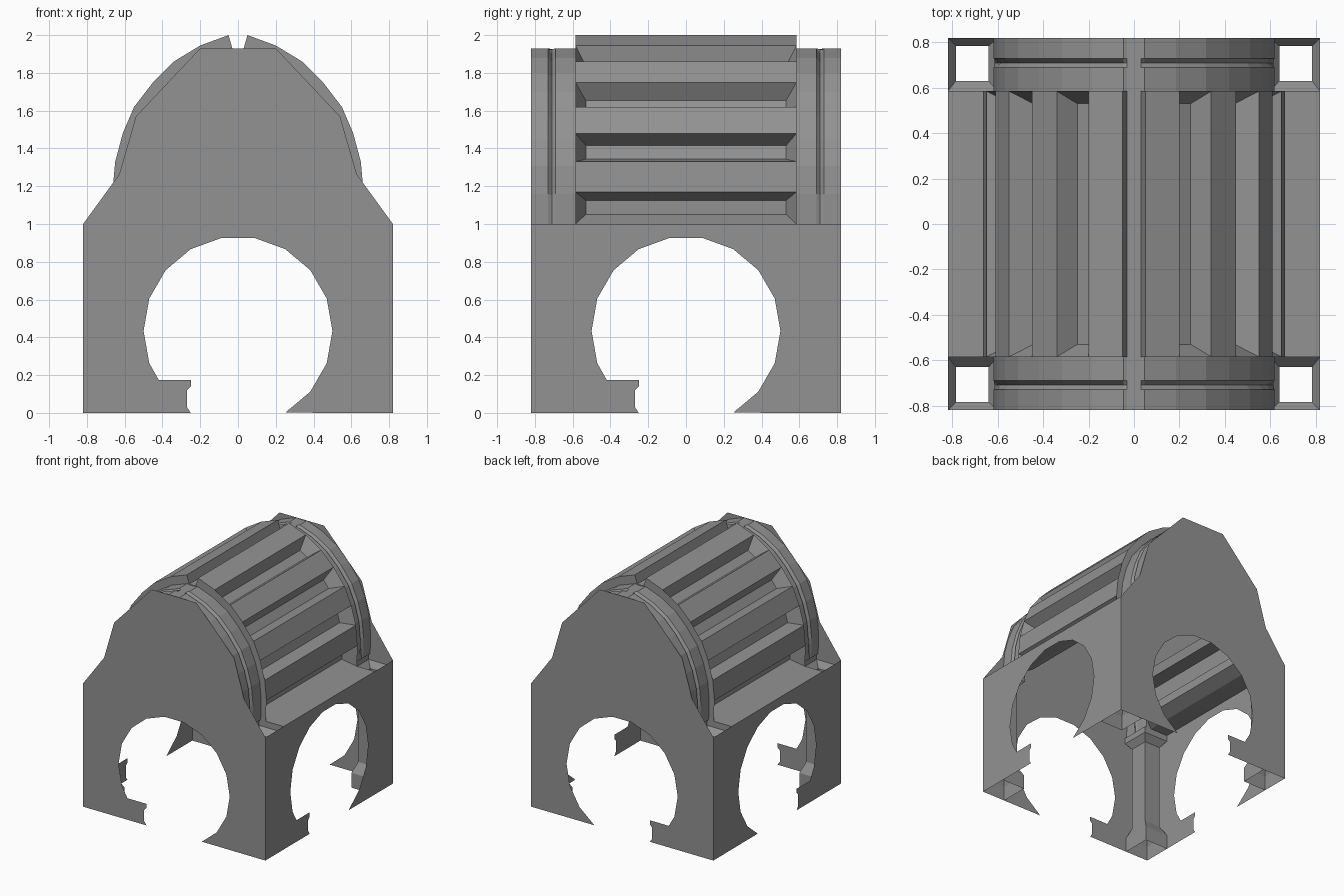
import bpy, bmesh
from math import cos, sin, radians
from mathutils import Vector

cube = bpy.data.objects.get("Cube")
if cube:
    bpy.data.objects.remove(cube)

stone = bpy.data.materials.new("stone_grey")
stone.use_nodes = True
GREY = (0.29, 0.29, 0.29, 1)
stone.diffuse_color = GREY
stone.node_tree.nodes["Principled BSDF"].inputs["Base Color"].default_value = GREY

HALF = 0.82      # half width of the base
END = 0.585      # half length of the ribbed vault


def build(name, faces, centre):
    """Make an object from polygons, with normals pointing away from centre."""
    bm = bmesh.new()
    for pts in faces:
        bm.faces.new([bm.verts.new(p) for p in pts])
    bmesh.ops.remove_doubles(bm, verts=bm.verts, dist=0.0005)
    bmesh.ops.recalc_face_normals(bm, faces=bm.faces)
    c = Vector(centre)
    facing = sum(f.normal.dot(f.calc_center_median() - c) * f.calc_area() for f in bm.faces)
    if facing < 0:
        bmesh.ops.reverse_faces(bm, faces=bm.faces)
    bmesh.ops.triangulate(bm, faces=[f for f in bm.faces if len(f.verts) > 4])
    mesh = bpy.data.meshes.new(name)
    bm.to_mesh(mesh)
    bm.free()
    mesh.materials.append(stone)
    obj = bpy.data.objects.new(name, mesh)
    bpy.context.collection.objects.link(obj)
    return obj


def mirrored(points):
    return points + [(-x, z) for x, z in reversed(points)]


# Walls: round opening with a small step at its lower corner
ledge = [(-0.25, 0), (-0.27, 0.03), (-0.27, 0.12), (-0.25, 0.14), (-0.25, 0.175), (-0.42, 0.175)]
opening = [(0.5 * cos(radians(a)), max(0, 0.434 + 0.5 * sin(radians(a))))
           for a in range(200, -61, -20)]
bottom = [(-HALF, 0)] + ledge + opening + [(HALF, 0)]
gable = mirrored([(HALF, 1), (0.66, 1.22), (0.63, 1.26), (0.54, 1.57), (0.2, 1.93)])
square = [(HALF, 1), (-HALF, 1)]

for name, side in (("front", -1), ("back", 1)):
    build(name + "_gable_wall", [[(u, side * HALF, z) for u, z in bottom + gable]], (0, 0, 0.5))
for name, side in (("right", -1), ("left", 1)):
    build(name + "_side_wall", [[(side * HALF, u, z) for u, z in bottom + square]], (0, 0, 0.5))
    # Flat ledge beside the vault
    build(name + "_ledge", [[(side * x, y, 1) for x, y in
          ((0.66, -END), (HALF, -END), (HALF, END), (0.66, END))]], (0, 0, 0))

# Vault outline: recesses and ribs alternate, with a slot at the crown
half_arch = [(0.66, 1.0), (0.665, 1.17), (0.65, 1.33), (0.61, 1.48), (0.55, 1.62),
             (0.45, 1.75), (0.34, 1.86), (0.2, 1.945), (0.05, 2.0), (0.03, 1.93)]
arch = mirrored(half_arch)
inner = mirrored([(x * 0.93, 1 + (z - 1) * 0.93) for x, z in half_arch[:-1]] + [(0.03, 1.925)])


def recess(a, b):
    """Panel sunk between two ribs, with four sloping sides."""
    a, b = Vector(a), Vector(b)
    mid, along = (a + b) / 2, (b - a).normalized()
    inward = Vector((-along.y, along.x))
    if inward.dot(Vector((0, 1.1)) - mid) < 0:
        inward = -inward
    floor = mid + inward * 0.1
    p, q = floor - along * 0.037, floor + along * 0.037
    rim = [(a.x, -END, a.y), (b.x, -END, b.y), (b.x, END, b.y), (a.x, END, a.y)]
    low = [(p.x, -0.53, p.y), (q.x, -0.53, q.y), (q.x, 0.53, q.y), (p.x, 0.53, p.y)]
    sides = [[rim[i], rim[(i + 1) % 4], low[(i + 1) % 4], low[i]] for i in range(4)]
    return [low] + sides


vault = []
last = len(arch) - 1
for i in range(last):
    (ax, az), (bx, bz) = arch[i], arch[i + 1]
    from_base = min(i, last - 1 - i)
    if from_base in (0, 2, 4, 6):
        vault += recess(arch[i], arch[i + 1])
    else:
        vault.append([(ax, -END, az), (bx, -END, bz), (bx, END, bz), (ax, END, az)])
    # End rings
    (cx, cz), (dx, dz) = inner[i], inner[i + 1]
    for y in (-END, END):
        vault.append([(ax, y, az), (bx, y, bz), (dx, y, dz), (cx, y, cz)])
build("ribbed_vault", vault, (0, 0, 1))

# Lower arches between vault and gables, with a narrow groove along the middle
section = [(END, 0), (0.69, 0), (0.71, 0.03), (0.73, 0), (HALF, 0)]
for name, side in (("front", -1), ("back", 1)):
    strip = []
    for i in range(last):
        for (y0, d0), (y1, d1) in zip(section, section[1:]):
            def point(k, y, depth):
                x, z = inner[k]
                sunk = 0 if k in (0, last) or abs(x) < 0.04 else depth
                return (x * (1 - sunk), side * y, 1 + (z - 1) * (1 - sunk))
            strip.append([point(i, y0, d0), point(i + 1, y0, d0),
                          point(i + 1, y1, d1), point(i, y1, d1)])
    build(name + "_lower_arch", strip, (0, side * 0.7, 1))

# Hollow corner posts: flared capital, narrow shaft, wider base
levels = [(0, 0.61, HALF), (0.12, 0.61, HALF), (0.2, 0.64, 0.785),
          (0.9, 0.64, 0.785), (0.95, 0.6, HALF), (1, 0.6, HALF)]
for side_name, sx in (("right", -1), ("left", 1)):
    for end_name, sy in (("front", -1), ("back", 1)):
        rings = []
        for z, lo, hi in levels:
            near = min(lo, 0.63) if hi < HALF else END
            rings.append([(sx * lo, sy * near, z), (sx * hi, sy * near, z),
                          (sx * hi, sy * hi, z), (sx * lo, sy * hi, z)])
        post = []
        for low, top in zip(rings, rings[1:]):
            for i in range(4):
                j = (i + 1) % 4
                flush = all(abs(v[k]) == HALF for k in (0,) for v in (low[i], low[j], top[i], top[j])) \
                    or all(abs(v[1]) == HALF for v in (low[i], low[j], top[i], top[j]))
                if not flush:
                    post.append([low[i], low[j], top[j], top[i]])
        build(f"{end_name}_{side_name}_post", post, (sx * 0.71, sy * 0.71, 0.5))
